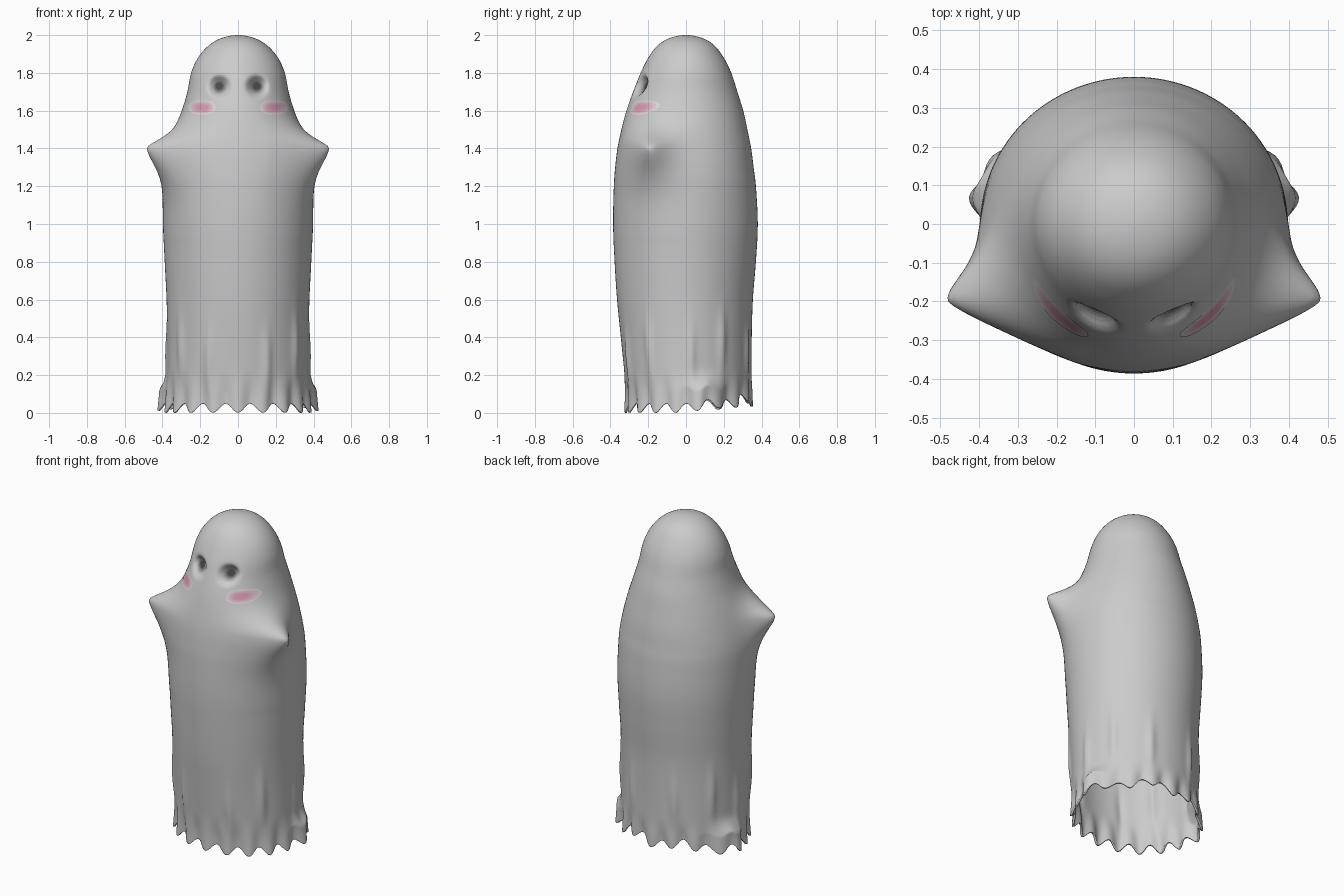
import bpy, bmesh
from math import sin, cos, pi, exp, atan2
from mathutils import Vector
from mathutils.bvhtree import BVHTree

if "Cube" in bpy.data.objects:
    bpy.data.objects.remove(bpy.data.objects["Cube"])

# Body profile: height, half width, front depth, back depth
ROWS = [(2.0, 0, 0, 0), (1.985, .085, .085, .085), (1.945, .155, .15, .15),
        (1.88, .212, .20, .20), (1.8, .248, .24, .24), (1.7, .268, .28, .272),
        (1.6, .296, .315, .303), (1.5, .328, .342, .325), (1.4, .355, .363, .345),
        (1.3, .378, .375, .358), (1.2, .39, .382, .37), (1.0, .396, .386, .38),
        (.8, .388, .378, .37), (.6, .378, .365, .354), (.4, .374, .345, .348),
        (.2, .374, .325, .346), (.1, .376, .317, .345), (.025, .38, .315, .343)]
SEGS, STEPS = 192, 8


def spline(i, t):
    """Catmull-Rom point between profile rows i and i + 1."""
    first = tuple(c * s for c, s in zip(ROWS[1], (1, -1, -1, -1)))
    pts = [first] + ROWS + [ROWS[-1]]
    return [.5 * (2 * b + (c - a) * t + (2 * a - 5 * b + 4 * c - d) * t * t
                  + (3 * b - a - 3 * c + d) * t ** 3)
            for a, b, c, d in zip(*pts[i:i + 4])]


def surface(a, row):
    """Sheet point at angle a (0 = front) with arms, eye sockets and hem folds."""
    z, w, f, b = row
    s, c = sin(a), cos(a)
    x, y = w * s, -(f if c > 0 else b) * c
    side = 1 if x >= 0 else -1
    ang = abs(atan2(s, c))
    # raised arms under the sheet
    if .9 < z < 1.75:
        dz = z - 1.405
        q = ((y + .2) / .115) ** 2 + (dz / (.085 if dz > 0 else .16)) ** 2
        x += side * .185 * exp(-q ** .72) * min(1, abs(x) / .12)
    # eye sockets
    if y < 0:
        q = ((abs(x) - .1) / .05) ** 2 + ((z - 1.73) / .048) ** 2
        y += .042 * exp(-q * q)
    # soft vertical folds, in mirrored pairs
    if z < .65:
        for fold, mid in ((.42, .27), (.95, .36), (1.65, .3), (2.15, .38), (2.75, .33)):
            g = .013 * exp(-((ang - fold) / .07) ** 2 - ((z - mid) / .15) ** 2)
            x, y = x + g * s, y - g * c
    # scalloped hem, flared at the rear corners
    h = max(0, 1 - z / .24)
    if h:
        h = h * h * (3 - 2 * h)
        g = .011 * cos(18 * a) * h
        flare = .05 * exp(-((ang - 1.87) / .28) ** 2) * min(1, h * 2.2)
        x, y = x + g * s + side * flare, y - g * c
        back = max(0, -c)
        z += h * (-.025 * cos(18 * a) + .05 * back + .018 * back * sin(7 * a + 1))
    return x, y, z


def finish(name, bm):
    bmesh.ops.recalc_face_normals(bm, faces=bm.faces)
    for face in bm.faces:
        face.smooth = True
    me = bpy.data.meshes.new(name)
    bm.to_mesh(me)
    ob = bpy.data.objects.new(name, me)
    bpy.context.collection.objects.link(ob)
    return ob


def strip(bm, r0, r1, mat=0):
    for k in range(len(r0)):
        n = (k + 1) % len(r0)
        bm.faces.new((r0[k], r1[k], r1[n], r0[n])).material_index = mat


# Sheet body, open underneath
bm = bmesh.new()
rings = []
for i in range(len(ROWS) - 1):
    for k in range(STEPS):
        if i or k:
            rings.append(spline(i, k / STEPS))
rings.append(ROWS[-1])
loops = [[bm.verts.new(surface(2 * pi * j / SEGS, r)) for j in range(SEGS)] for r in rings]
for l0, l1 in zip(loops, loops[1:]):
    strip(bm, l0, l1)
top = bm.verts.new((0, 0, 2))
for j in range(SEGS):
    bm.faces.new((top, loops[0][j], loops[0][(j + 1) % SEGS]))
tree = BVHTree.FromBMesh(bm)
body = finish("sheet_body", bm)
# outward normals, thin cloth thickness on the inside
cloth = body.modifiers.new("cloth", 'SOLIDIFY')
cloth.thickness, cloth.offset = .012, -1


# Face markings laid on the sheet, fading into the grey at the edge
def marking(name, cx, cz, rx, rz, colour, power):
    bm = bmesh.new()
    n, count = 40, 8

    def on_sheet(x, z):
        hit = tree.ray_cast(Vector((x, -1, z)), Vector((0, 1, 0)))[0]
        return bm.verts.new((x, hit.y - .003, z))

    def lobe(v):
        return (1 if v > 0 else -1) * abs(v) ** power

    centre = on_sheet(cx, cz)
    rows = [[on_sheet(cx + rx * r / count * lobe(cos(2 * pi * k / n)),
                      cz + rz * r / count * lobe(sin(2 * pi * k / n))) for k in range(n)]
            for r in range(1, count + 1)]
    for k in range(n):
        bm.faces.new((centre, rows[0][k], rows[0][(k + 1) % n]))
    for r in range(count - 1):
        strip(bm, rows[r], rows[r + 1], r + 1)
    ob = finish(name, bm)
    for r in range(count):
        key = f"{name.split('_')[0]}_shade_{r}"
        mat = bpy.data.materials.get(key) or bpy.data.materials.new(key)
        t = max(0, (r / (count - 1) - .3) / .8) ** 1.3
        mat.diffuse_color = [c + (.75 - c) * t for c in colour] + [1]
        mat.use_nodes = True
        mat.node_tree.nodes["Principled BSDF"].inputs["Base Color"].default_value = mat.diffuse_color
        ob.data.materials.append(mat)


for side, label in ((-1, "right"), (1, "left")):
    marking(f"eye_{label}", side * .1, 1.73, .05, .05, (.07, .07, .07), 1)
    marking(f"blush_{label}", side * .19, 1.617, .072, .038, (.68, .32, .46), .8)
